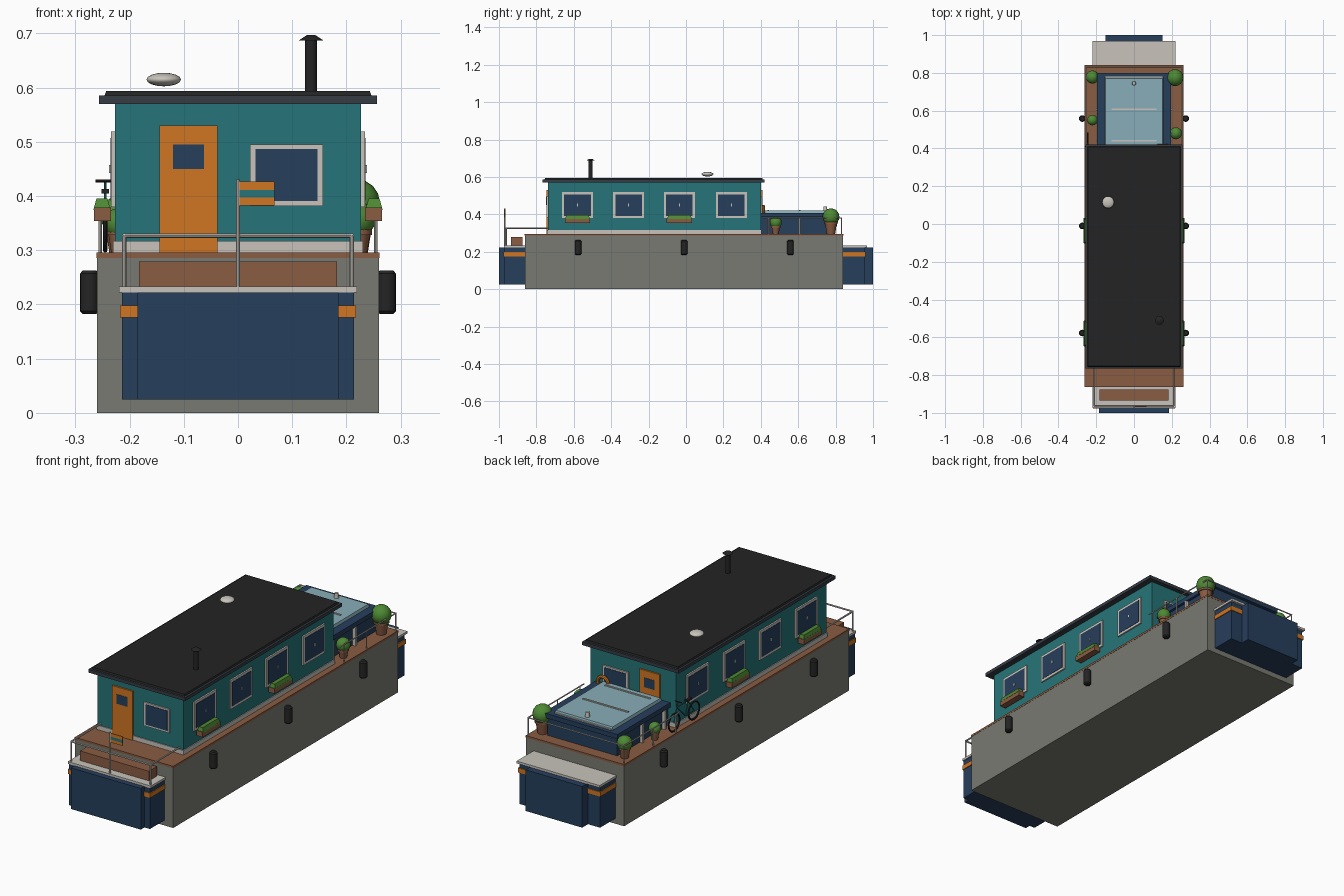
import bpy, math
from mathutils import Vector

if "Cube" in bpy.data.objects:
    bpy.data.objects.remove(bpy.data.objects["Cube"])


def mat(name, r, g, b):
    lin = [((c / 255 + 0.055) / 1.055) ** 2.4 if c > 10 else c / 3295 for c in (r, g, b)]
    m = bpy.data.materials.new(name)
    m.diffuse_color = (*lin, 1)
    m.use_nodes = True
    m.node_tree.nodes["Principled BSDF"].inputs["Base Color"].default_value = m.diffuse_color
    return m


GREY = mat("concrete grey", 122, 122, 114)
BROWN = mat("wood brown", 138, 92, 66)
NAVY = mat("navy", 38, 62, 92)
TEAL = mat("teal", 38, 116, 120)
ORANGE = mat("orange", 208, 118, 36)
PALE = mat("off white", 200, 196, 187)
BLACK = mat("black", 36, 36, 37)
SLATE = mat("slate", 54, 60, 68)
GLASS = mat("pale glass", 136, 174, 184)
GREEN = mat("leaf green", 78, 138, 52)


def finish(name, m, smooth=False):
    o = bpy.context.object
    o.name = name
    o.data.materials.clear()
    o.data.materials.append(m)
    if smooth:
        bpy.ops.object.shade_smooth_by_angle(angle=math.radians(40))
    return o


def box(name, m, x0, x1, y0, y1, z0, z1, taper=0.0):
    """Axis-aligned box; taper insets the top face."""
    v = []
    for z, t in ((z0, 0), (z1, taper)):
        v += [(x0 + t, y0 + t, z), (x1 - t, y0 + t, z), (x1 - t, y1 - t, z), (x0 + t, y1 - t, z)]
    f = [(3, 2, 1, 0), (4, 5, 6, 7)] + [(i, (i + 1) % 4, (i + 1) % 4 + 4, i + 4) for i in range(4)]
    me = bpy.data.meshes.new(name)
    me.from_pydata(v, [], f)
    o = bpy.data.objects.new(name, me)
    me.materials.append(m)
    bpy.context.collection.objects.link(o)
    return o


def cone(name, m, x, y, z0, z1, r0, r1, n=16):
    bpy.ops.mesh.primitive_cone_add(vertices=n, radius1=r0, radius2=r1, depth=z1 - z0,
                                    location=(x, y, (z0 + z1) / 2))
    return finish(name, m, True)


def rod(name, m, a, b, r=0.004, n=8):
    a, b = Vector(a), Vector(b)
    d = b - a
    bpy.ops.mesh.primitive_cylinder_add(vertices=n, radius=r, depth=d.length, location=(a + b) / 2,
                                        rotation=d.to_track_quat('Z', 'Y').to_euler())
    return finish(name, m, True)


def ring(name, m, loc, R, r, rot):
    bpy.ops.mesh.primitive_torus_add(major_radius=R, minor_radius=r, major_segments=24,
                                     minor_segments=8, location=loc, rotation=rot)
    return finish(name, m, True)


def ball(name, m, loc, rx, rz):
    bpy.ops.mesh.primitive_uv_sphere_add(segments=16, ring_count=8, radius=1, location=loc)
    bpy.context.object.scale = (rx, rx, rz)
    return finish(name, m, True)


# hull and deck
box("hull", GREY, -.26, .26, -.862, .84, 0, .286)
box("deck", BROWN, -.261, .261, -.863, .841, .286, .296)

# bow and stern sections: s = direction, inner, outer, nose half width, cap end
for n, s, outer, nose, cap in (("bow", -1, .972, .185, .974), ("stern", 1, .956, .15, .968)):
    def yy(a, b):
        return sorted((s * a, s * b))
    box(n + "_block", NAVY, -.214, .214, *yy(.83, outer), .025, .222)
    box(n + "_nose", NAVY, -nose, nose, *yy(.83, 1.0), .025, .222)
    box(n + "_stripe", ORANGE, -.218, .218, *yy(.83, outer + .004), .176, .198)
    box(n + "_cap", PALE, -.22, .22, *yy(.83, cap), .222, .233)
box("bow_bench", BROWN, -.183, .183, -.935, -.875, .233, .279)

# cabin and roof
box("cabin", TEAL, -.227, .227, -.738, .4, .296, .572)
box("cabin_skirt", PALE, -.231, .231, -.742, .404, .296, .317)
box("roof_edge", SLATE, -.256, .256, -.766, .421, .57, .586)
box("roof_top", BLACK, -.246, .246, -.756, .411, .586, .594, .003)
cone("chimney", BLACK, .135, -.51, .59, .69, .011, .011)
cone("chimney_cap", BLACK, .135, -.51, .687, .697, .023, .008)
ball("roof_vent", PALE, (-.137, .115, .615), .032, .0125)

# end walls: door and window on front and back
for n, y, s in (("front", -.738, -1), ("back", .4, 1)):
    def slab(d):
        return sorted((y, y + s * d))
    box(n + "_door", ORANGE, -.145, -.038, *slab(.008), .296, .53)
    box(n + "_door_glass", NAVY, -.12, -.063, *slab(.0095), .45, .495)
    box(n + "_window_frame", PALE, .022, .157, *slab(.007), .382, .495)
    box(n + "_window_glass", NAVY, .032, .147, *slab(.009), .391, .487)

# side windows, flower boxes and fenders
for side, s in (("left", -1), ("right", 1)):
    def xx(a, b):
        return sorted((s * a, s * b))
    for i, y in enumerate((-.58, -.307, -.035, .243)):
        box(side + "_window_frame", PALE, *xx(.226, .234), y - .083, y + .083, .38, .519)
        box(side + "_window_glass", NAVY, *xx(.226, .2355), y - .071, y + .071, .392, .507)
        box(side + "_window_latch", PALE, *xx(.234, .238), y - .003, y + .003, .443, .457)
        if i in (0, 2):
            box(side + "_flower_box", BROWN, *xx(.234, .266), y - .068, y + .068, .354, .379)
            box(side + "_flowers", GREEN, *xx(.235, .267), y - .066, y + .066, .374, .396, .006)
    for y in (-.577, -.01, .558):
        cone(side + "_fender", BLACK, s * .274, y, .188, .257, .0175, .0175)
        cone(side + "_fender_top", BLACK, s * .274, y, .257, .263, .0175, .012)
        cone(side + "_fender_base", BLACK, s * .274, y, .182, .188, .012, .0175)

# rear hatch with glazed top
box("hatch_body", NAVY, -.185, .185, .4, .785, .296, .39)
box("hatch_lid", NAVY, -.197, .197, .4, .8, .385, .407)
box("hatch_glass", GLASS, -.155, .155, .405, .775, .407, .42, .004)
for y in (.44, .608):
    box("hatch_bar", PALE, -.12, .12, y - .004, y + .004, .418, .424)
    for s in (-1, 1):
        box("hatch_rib", PALE, *sorted((s * .18, s * .2)), y - .006, y + .006, .296, .384)
box("hatch_end_bar", PALE, -.15, .15, .774, .78, .405, .412)
cone("hatch_knob", PALE, 0, .745, .418, .443, .011, .009)
ring("life_ring", ORANGE, (.15, .415, .415), .028, .008, (math.pi / 2, 0, 0))

# bow railing
for s in (-1, 1):
    rod("bow_post", PALE, (s * .21, -.962, .232), (s * .21, -.962, .328))
    rod("bow_side_rail", PALE, (s * .21, -.964, .327), (s * .21, -.738, .327))
rod("bow_front_rail", PALE, (-.212, -.962, .327), (.212, -.962, .327))

# flag
rod("flag_pole", PALE, (0, -.968, .232), (0, -.968, .431))
for z0, z1, m in ((.383, .397, ORANGE), (.397, .411, TEAL), (.411, .427, ORANGE)):
    box("flag_stripe", m, .002, .067, -.97, -.966, z0, z1)

# stern railing
for s in (-1, 1):
    rod("stern_side_rail", PALE, (s * .254, .41, .38), (s * .254, .834, .38), .003)
    for y in (.44, .61, .832):
        rod("stern_post", PALE, (s * .254, y, .296), (s * .254, y, .38), .003)
rod("stern_back_rail", PALE, (-.256, .832, .38), (.256, .832, .38), .003)

# potted plants: x, y, crown radius, crown height, pot height
for x, y, r, z, h in ((.217, .775, .045, .387, .06), (-.22, .778, .035, .365, .05),
                      (.222, .48, .032, .357, .04), (-.22, .55, .028, .35, .04)):
    cone("pot", BROWN, x, y, .296, .296 + h, r * .5, r * .72, 12)
    cone("pot_rim", BROWN, x, y, .288 + h, .298 + h, r * .8, r * .8, 12)
    ball("shrub", GREEN, (x, y, z), r, r)

# bicycle leaning along the left side
X = -.245
for y in (.29, .44):
    ring("bike_wheel", BLACK, (X, y, .341), .041, .004, (0, math.pi / 2, 0))
crank, seat, head = (X, .355, .341), (X, .335, .405), (X, .42, .405)
for a, b in ((crank, seat), (crank, head), (seat, head), (crank, (X, .29, .341)),
             (seat, (X, .29, .341)), ((X, .413, .425), (X, .44, .341))):
    rod("bike_frame", TEAL, a, b, .003, 6)
rod("bike_handlebar", BLACK, (X - .018, .41, .428), (X + .014, .41, .428), .003, 6)
box("bike_saddle", BLACK, X - .007, X + .007, .315, .35, .405, .413)
